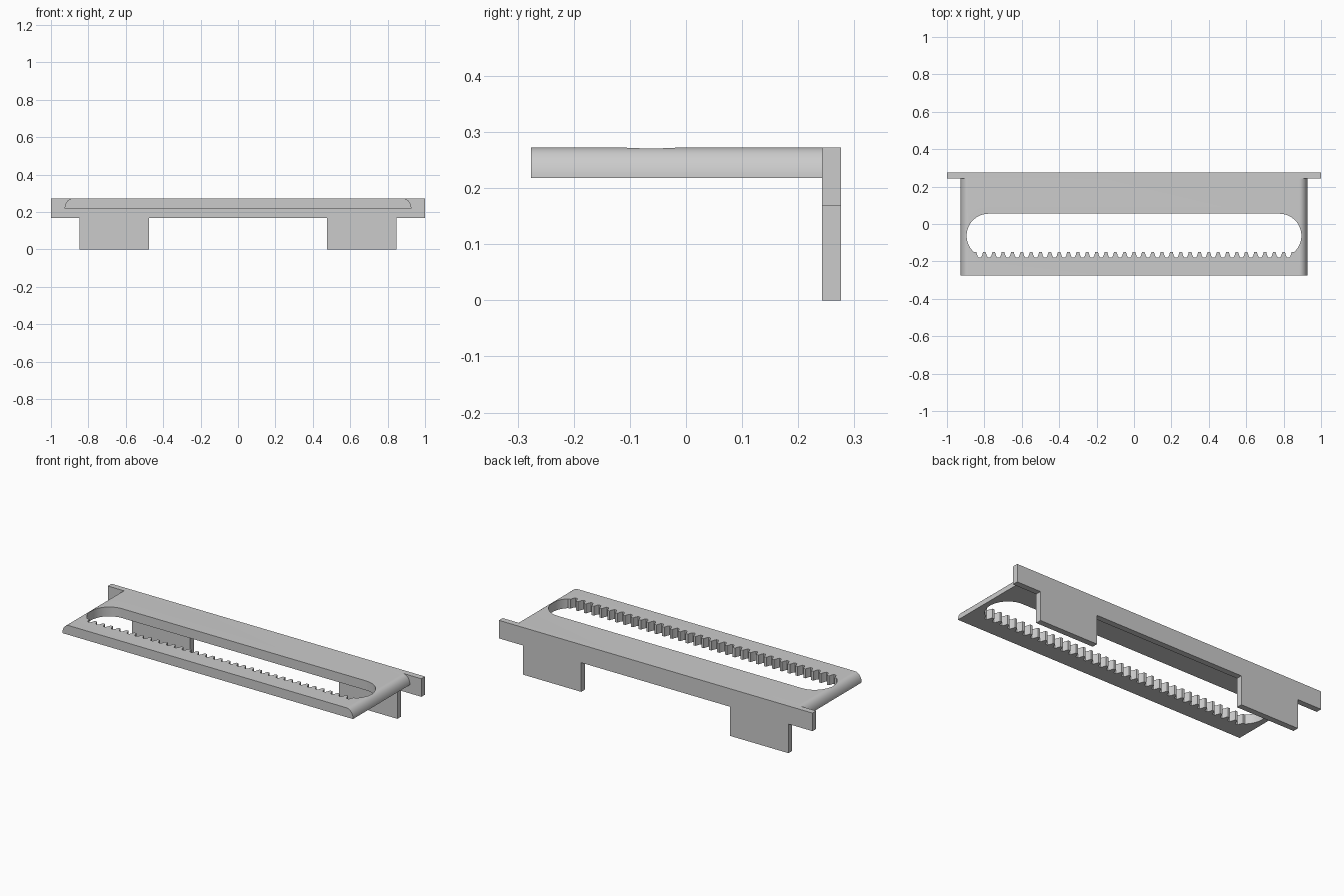
import bpy
import bmesh
from math import sin, cos, pi, radians
from mathutils import Vector

cube = bpy.data.objects.get("Cube")
if cube:
    bpy.data.objects.remove(cube, do_unlink=True)

grey = bpy.data.materials.new("light grey")
grey.use_nodes = True
colour = (0.6, 0.6, 0.6, 1)
grey.diffuse_color = colour
grey.node_tree.nodes["Principled BSDF"].inputs["Base Color"].default_value = colour


def prism(name, outline, to_3d, start, end):
    """Extrude a flat outline from start to end along the axis chosen by to_3d."""
    bm = bmesh.new()
    face = bm.faces.new([bm.verts.new(to_3d(a, b, start)) for a, b in outline])
    ext = bmesh.ops.extrude_face_region(bm, geom=[face])
    shift = Vector(to_3d(0, 0, end)) - Vector(to_3d(0, 0, start))
    bmesh.ops.translate(bm, vec=shift, verts=[v for v in ext["geom"] if isinstance(v, bmesh.types.BMVert)])
    bmesh.ops.recalc_face_normals(bm, faces=bm.faces)
    mesh = bpy.data.meshes.new(name)
    bm.to_mesh(mesh)
    bm.free()
    mesh.materials.append(grey)
    obj = bpy.data.objects.new(name, mesh)
    bpy.context.collection.objects.link(obj)
    return obj


def along_y(a, b, d):
    return (a, d, b)


def along_z(a, b, d):
    return (a, b, d)


def mirrored(half):
    """Complete a right-hand outline with its left-hand mirror image."""
    return half + [(-a, b) for a, b in reversed(half)]


# Mounting flange with two downward tabs
TOP, BACK, JOINT = 0.272, 0.276, 0.242
flange = [(0.475, 0.168), (0.475, 0), (0.847, 0), (0.847, 0.168), (1, 0.168), (1, TOP)]
prism("mounting_flange", mirrored(flange), along_y, JOINT, BACK)

# Shelf plate with rounded upper side edges
UNDER, HALF, ROUND = 0.218, 0.927, 0.042
edge = [(HALF - ROUND + ROUND * cos(t * pi / 32), UNDER + (TOP - UNDER) * sin(t * pi / 32))
        for t in range(17)]
plate = prism("slotted_plate", mirrored(edge), along_y, -BACK, JOINT)

# Slot cutter: round ends, straight back edge, toothed front edge
PITCH, TIP, ROOT = 0.05, -0.15, -0.18
R, CX, CY = 0.1175, 0.7775, -0.0625
slot = []
for i in range(17):
    x = (i + 0.5) * PITCH
    for dx, y in ((-0.018, TIP), (-0.012, -0.17), (-0.006, ROOT),
                  (0.006, ROOT), (0.012, -0.17), (0.018, TIP)):
        slot.append((x + dx, y))
for i in range(25):
    a = radians(-48 + 138 * i / 24)
    slot.append((CX + R * cos(a), CY + R * sin(a)))
cutter = prism("slot_cutter", mirrored(slot), along_z, 0.1, 0.4)

cut = plate.modifiers.new("slot", "BOOLEAN")
cut.operation = "DIFFERENCE"
cut.solver = "EXACT"
cut.object = cutter
bpy.ops.object.select_all(action="DESELECT")
bpy.context.view_layer.objects.active = plate
plate.select_set(True)
bpy.ops.object.modifier_apply(modifier=cut.name)
bpy.data.objects.remove(cutter, do_unlink=True)
bpy.ops.object.shade_smooth_by_angle(angle=radians(25))
